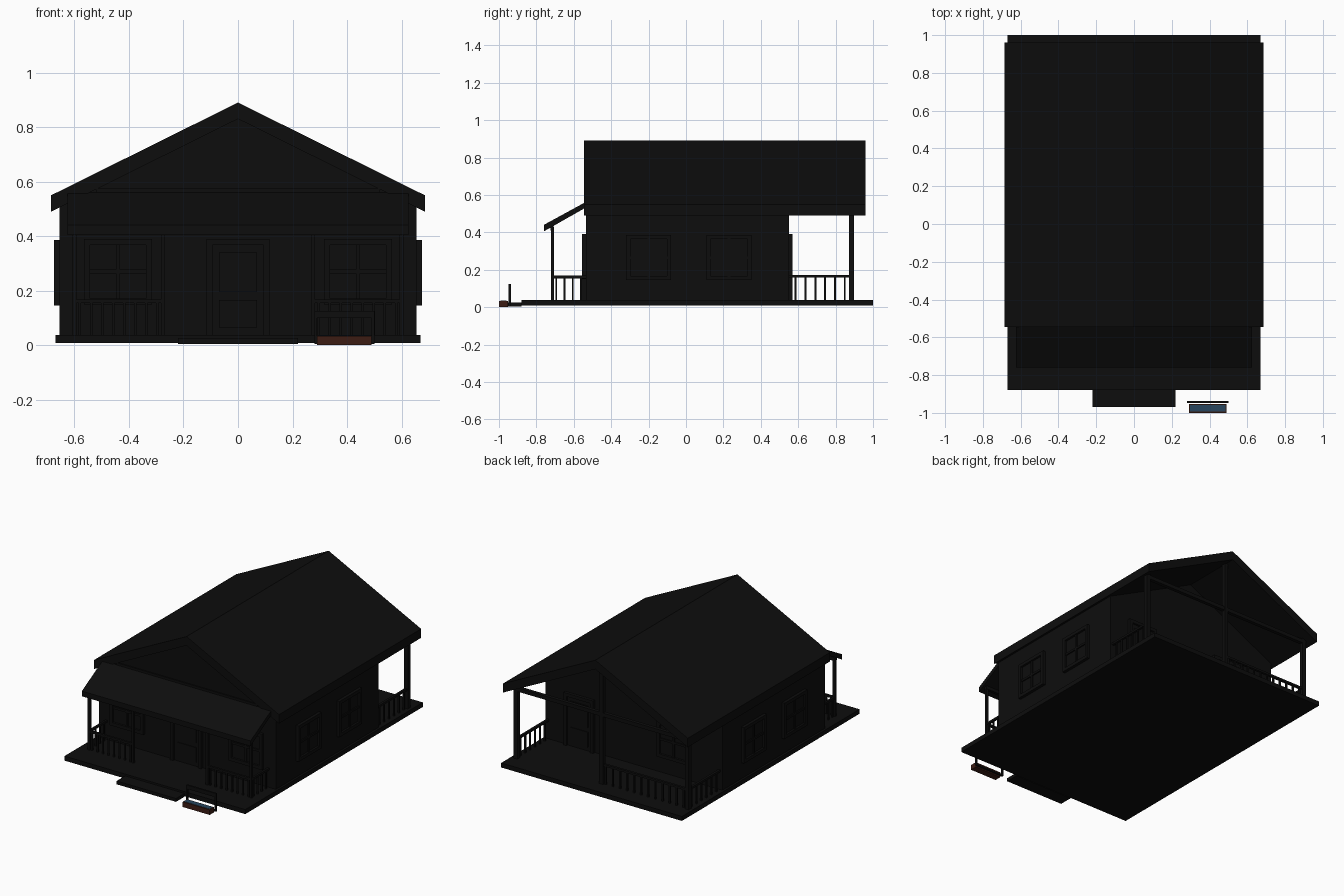
import bpy, bmesh, math

if "Cube" in bpy.data.objects:
    bpy.data.objects.remove(bpy.data.objects["Cube"])


def material(name, rgb):
    m = bpy.data.materials.new(name)
    m.diffuse_color = (*rgb, 1)
    m.use_nodes = True
    m.node_tree.nodes["Principled BSDF"].inputs["Base Color"].default_value = m.diffuse_color
    return m


BLACK = material("near_black", (0.004, 0.004, 0.004))
BROWN = material("dark_brown", (0.045, 0.012, 0.007))
BLUE = material("dull_blue", (0.02, 0.06, 0.11))


def finish(name, bm, mat):
    bmesh.ops.recalc_face_normals(bm, faces=bm.faces)
    me = bpy.data.meshes.new(name)
    bm.to_mesh(me)
    bm.free()
    ob = bpy.data.objects.new(name, me)
    me.materials.append(mat)
    bpy.context.collection.objects.link(ob)
    return ob


def boxes(name, items, mat=BLACK):
    """One object from boxes given as (x0, x1, y0, y1, z0, z1)."""
    bm = bmesh.new()
    for x0, x1, y0, y1, z0, z1 in items:
        vs = bmesh.ops.create_cube(bm, size=1)["verts"]
        for v in vs:
            v.co.x = x1 if v.co.x > 0 else x0
            v.co.y = y1 if v.co.y > 0 else y0
            v.co.z = z1 if v.co.z > 0 else z0
    return finish(name, bm, mat)


def extrude(name, profile, axis, a, b):
    """Extrude a profile along x (profile = y,z) or y (profile = x,z)."""
    bm = bmesh.new()
    pts = [(a, p, q) if axis == "x" else (p, a, q) for p, q in profile]
    face = bm.faces.new([bm.verts.new(p) for p in pts])
    r = bmesh.ops.extrude_face_region(bm, geom=[face])
    d = (b - a, 0, 0) if axis == "x" else (0, b - a, 0)
    bmesh.ops.translate(bm, vec=d, verts=[v for v in r["geom"] if isinstance(v, bmesh.types.BMVert)])
    return finish(name, bm, BLACK)


def opening(name, u, z0, z1, width, place, angle, bars):
    """Framed window or door, built facing -y then turned onto its wall."""
    w, f = width / 2, 0.022
    parts = [(-w, -w + f, -0.02, 0.005, z0, z1), (w - f, w, -0.02, 0.005, z0, z1),
             (-w, w, -0.02, 0.005, z1 - f, z1), (-w + f, w - f, -0.006, 0.005, z0, z1)]
    if bars:
        zm = (z0 + z1) / 2
        parts += [(-w, w, -0.02, 0.005, z0, z0 + f), (-0.007, 0.007, -0.014, 0.005, z0, z1),
                  (-w, w, -0.014, 0.005, zm - 0.007, zm + 0.007)]
    else:
        parts += [(-w + 0.045, w - 0.045, -0.012, 0.005, z0 + 0.03, z0 + 0.13),
                  (-w + 0.045, w - 0.045, -0.012, 0.005, z0 + 0.16, z1 - 0.05)]
    ob = boxes(name, parts)
    ob.location = place
    ob.rotation_euler.z = math.radians(angle)


def railing(name, p, q, top, n, t):
    """Handrail with n balusters, between points p and q along one axis."""
    (xa, ya), (xb, yb) = p, q
    items = [(min(xa, xb) - t, max(xa, xb) + t, min(ya, yb) - t, max(ya, yb) + t, top - 0.014, top)]
    for i in range(n):
        k = (i + 0.5) / n
        x, y = xa + (xb - xa) * k, ya + (yb - ya) * k
        h = t * 0.65
        items.append((x - h, x + h, y - h, y + h, 0.035, top - 0.01))
    boxes(name, items)


def post(name, x, y, t, top):
    boxes(name, [(x - t, x + t, y - t, y + t, 0.035, top)])


# Ground slab and front step
boxes("slab", [(-0.67, 0.67, -0.88, 1.0, 0.008, 0.038)])
boxes("front_step", [(-0.22, 0.22, -0.97, -0.88, 0.004, 0.026)])

# House body and gabled roof
extrude("walls", [(-0.655, 0.035), (0.655, 0.035), (0.655, 0.51), (0, 0.835), (-0.655, 0.51)], "y", -0.535, 0.55)
extrude("roof", [(-0.685, 0.49), (0, 0.83), (0.685, 0.49), (0.685, 0.55), (0, 0.89), (-0.685, 0.55)],
        "y", -0.545, 0.96)
boxes("gable_trim", [(-0.52, 0.52, -0.543, -0.53, 0.56, 0.575)])

# Windows and doors
for s, side in ((-1, "left"), (1, "right")):
    for y in (-0.2, 0.23):
        opening(f"{side}_window", 0, 0.145, 0.385, 0.24, (s * 0.655, y, 0), 90 * s, True)
    opening(f"front_{side}_window", 0, 0.15, 0.39, 0.25, (s * 0.44, -0.535, 0), 0, True)
opening("front_door", 0, 0.035, 0.39, 0.23, (0, -0.535, 0), 0, False)
opening("back_window", 0, 0.145, 0.385, 0.24, (-0.3, 0.55, 0), 180, True)
opening("back_door", 0, 0.035, 0.39, 0.22, (0.4, 0.55, 0), 180, False)

# Front porch: shed roof, beam, posts and railings
extrude("front_porch_roof", [(-0.54, 0.53), (-0.54, 0.56), (-0.76, 0.44), (-0.76, 0.405)], "x", -0.625, 0.625)
boxes("front_porch_beam", [(-0.61, 0.61, -0.725, -0.705, 0.41, 0.432)])
for s, side in ((-1, "left"), (1, "right")):
    for x in (0.6, 0.275):
        post(f"front_{side}_post", s * x, -0.715, 0.008, 0.43)
    railing(f"front_{side}_railing", (s * 0.6, -0.715), (s * 0.275, -0.715), 0.168, 8, 0.007)
    railing(f"front_{side}_side_railing", (s * 0.6, -0.715), (s * 0.6, -0.54), 0.168, 4, 0.007)

# Back porch: posts, beam and railings
for s, side in ((-1, "left"), (1, "right")):
    post(f"back_{side}_post", s * 0.635, 0.885, 0.014, 0.53)
    railing(f"back_{side}_side_railing", (s * 0.635, 0.56), (s * 0.635, 0.875), 0.172, 6, 0.008)
post("back_center_post", 0, 0.885, 0.014, 0.84)
boxes("back_beam", [(-0.635, 0.635, 0.873, 0.897, 0.49, 0.515)])
railing("back_railing", (-0.63, 0.885), (0, 0.885), 0.172, 12, 0.008)

# Small planter box with a frame behind it
boxes("planter_box", [(0.29, 0.49, -1.0, -0.953, 0.0, 0.034)], BROWN)
boxes("planter_top", [(0.296, 0.484, -0.993, -0.959, 0.03, 0.036)], BLUE)
boxes("planter_frame", [(0.28, 0.29, -0.948, -0.936, 0.004, 0.125), (0.49, 0.5, -0.948, -0.936, 0.004, 0.125),
                        (0.28, 0.5, -0.948, -0.936, 0.1, 0.125), (0.28, 0.5, -0.948, -0.936, 0.004, 0.014)])
